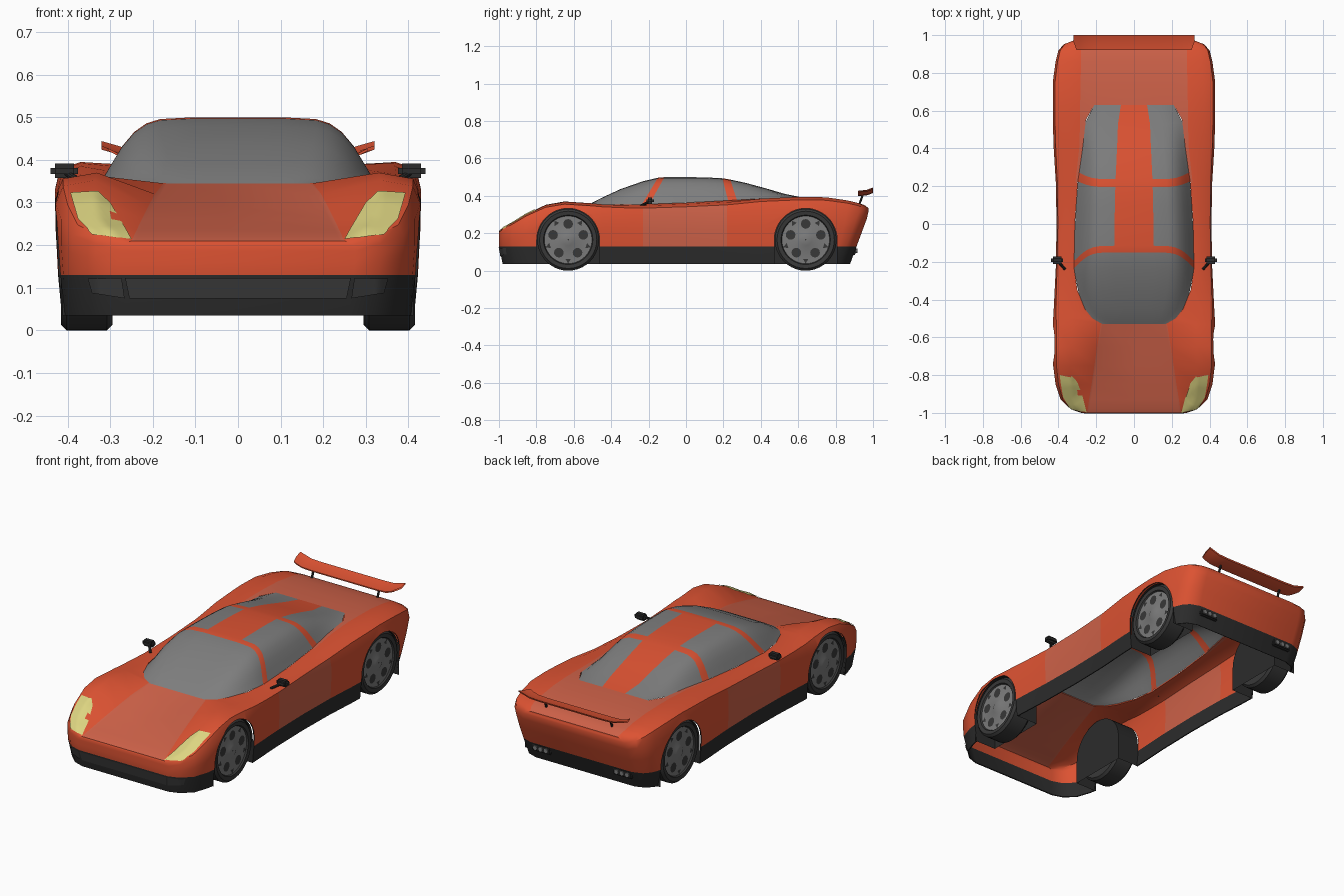
import bpy, bmesh, math
from mathutils import Vector
from mathutils.bvhtree import BVHTree

if "Cube" in bpy.data.objects:
    bpy.data.objects.remove(bpy.data.objects["Cube"])

def material(name, rgb):
    m = bpy.data.materials.new(name)
    m.diffuse_color = (*rgb, 1)
    m.use_nodes = True
    m.node_tree.nodes["Principled BSDF"].inputs["Base Color"].default_value = m.diffuse_color
    return m

ORANGE = material("orange paint", (0.72, 0.085, 0.032))
PANEL = material("light orange panels", (0.61, 0.12, 0.065))
DARK = material("black trim", (0.025, 0.025, 0.025))
RUBBER = material("tyre rubber", (0.04, 0.04, 0.04))
GLASS = material("grey glass", (0.21, 0.21, 0.21))
RIM = material("rim metal", (0.2, 0.2, 0.2))
LAMP = material("yellow lamp", (0.72, 0.66, 0.22))
GRILLE = material("grille", (0.045, 0.045, 0.045))

def make(name, verts, faces, mats, index=None, smooth=35):
    me = bpy.data.meshes.new(name)
    me.from_pydata([tuple(v) for v in verts], [], faces)
    for m in mats:
        me.materials.append(m)
    if index:
        me.polygons.foreach_set("material_index", index)
    me.update()
    ob = bpy.data.objects.new(name, me)
    bpy.context.collection.objects.link(ob)
    if smooth:
        shade(ob, smooth)
    return ob

def shade(ob, angle):
    bpy.ops.object.select_all(action='DESELECT')
    ob.select_set(True)
    bpy.context.view_layer.objects.active = ob
    bpy.ops.object.shade_smooth_by_angle(angle=math.radians(angle))

def loft(name, rows, mats, rule, caps=False, smooth=35):
    """Skin rows of points; rule(j, i) gives a material index, or None for a hole."""
    n, verts, faces, index = len(rows[0]), [p for r in rows for p in r], [], []
    for j in range(len(rows) - 1):
        for i in range(n - 1):
            k = rule(j, i)
            if k is not None:
                a = j * n + i
                faces.append((a, a + n, a + n + 1, a + 1))
                index.append(k)
    if caps:
        for base, flip in ((0, False), ((len(rows) - 1) * n, True)):
            for i in range(n // 2):
                f = list(dict.fromkeys(base + k for k in (i, i + 1, n - 2 - i, n - 1 - i)))
                faces.append(f[::-1] if flip else f)
                index.append(rule(0, 0) if i == 0 else 0)
    return make(name, verts, faces, mats, index, smooth)

def mirror_row(half):
    return half + [(-x, y, z) for x, y, z in half[-2::-1]]

# Body stations: y, width, fender z, crease x, crease z, cabin edge x, centre z
T = [(-1.0, .275, .205, .25, .21, .24, .21), (-.98, .335, .228, .245, .22, .235, .22),
     (-.93, .388, .255, .238, .235, .228, .235), (-.85, .415, .305, .225, .262, .215, .26),
     (-.75, .428, .352, .21, .292, .20, .288), (-.65, .43, .37, .195, .32, .185, .313),
     (-.53, .43, .362, .175, .345, .167, .345), (-.5, .428, .36, .23, .348, .22, .348),
     (-.45, .425, .355, .272, .352, .26, .352), (-.35, .42, .35, .31, .353, .30, .353),
     (-.23, .414, .347, .33, .355, .318, .355), (0, .41, .355, .325, .363, .313, .363),
     (.22, .414, .366, .31, .375, .298, .375), (.4, .425, .385, .29, .385, .272, .385),
     (.55, .43, .392, .285, .39, .255, .389), (.63, .43, .395, .285, .39, .21, .39),
     (.75, .43, .392, .283, .386, .21, .386), (.86, .415, .376, .28, .373, .21, .373),
     (.92, .40, .362, .28, .362, .21, .362), (.955, .37, .346, .275, .35, .21, .35),
     (.975, .315, .325, .265, .335, .2, .335)]

def at(col, y):
    for a, b in zip(T, T[1:]):
        if y <= b[0]:
            f = max(0, (y - a[0]) / (b[0] - a[0]))
            return a[col] + f * (b[col] - a[col])
    return T[-1][col]

rows = []
for y, w, zf, xc, zc, xk, zm in T:
    d, h = w - xc, zf - .13
    half = [(w - .014, .035), (w - .005, .13), (w, .13 + .4 * h), (w, .13 + .75 * h),
            (xc + .92 * d, .13 + .94 * h), (xc + .58 * d, zf), (xc, zc), (xk, zm), (0, zm)]
    pts = []
    for x, z in half:
        lean = -.37 * max(0, .3 - z) * min(1, max(0, (y - .75) / .17))   # undercut tail
        if y < -.84 and z < .1:
            lean = .02
        pts.append((x, y + lean, z))
    rows.append(mirror_row(pts))

def body_rule(j, i):
    c, y = min(i, 15 - i), (T[j][0] + T[j + 1][0]) / 2
    if c == 0:
        return 2
    if -.53 < y < .63 and c == 7:
        return None                                  # cabin opening
    if (-.23 < y < .22 and c < 4) or (c >= 6 and (y < -.53 or y > .22)):
        return 1                                     # doors, bonnet and rear deck
    return 0

body = loft("body_shell", rows, [ORANGE, PANEL, DARK], body_rule, caps=True, smooth=0)

# Wheel arches: cut the openings and add dark liners
def arch(r, cy, low):
    p = [(cy + r * math.cos(a), .165 + r * math.sin(a)) for a in
         [math.pi * k / 24 for k in range(25)]]
    return [(cy + r, low)] + p + [(cy - r, low)]

def prism(name, prof, x0, x1, mat, closed):
    n = len(prof)
    v = [(x, y, z) for x in (x0, x1) for y, z in prof]
    f = [(i, i + 1, n + i + 1, n + i) for i in range(n - 1)] + [tuple(range(n))[::-1]]
    if closed:
        f += [(n - 1, 0, n, 2 * n - 1), tuple(range(n, 2 * n))]
    return make(name, v, f, [mat], smooth=0 if closed else 35)

mod = body.modifiers.new("thickness", 'SOLIDIFY')
mod.thickness, mod.offset = .006, -1
cutters = []
for cy in (-.63, .64):
    for s in (1, -1):
        c = prism("arch_cutter", arch(.168, cy, -.1), s * .26, s * .6, DARK, True)
        bm = bmesh.new()
        bm.from_mesh(c.data)
        bmesh.ops.recalc_face_normals(bm, faces=bm.faces)
        bm.to_mesh(c.data)
        bm.free()
        c.hide_render = True
        cutters.append(c)
        b = body.modifiers.new("arch", 'BOOLEAN')
        b.operation, b.solver, b.object = 'DIFFERENCE', 'EXACT', c
        prism("wheel_arch_liner", arch(.17, cy, .035), s * .28, s * .412, DARK, False)
bpy.context.view_layer.update()
baked = bpy.data.meshes.new_from_object(body.evaluated_get(bpy.context.evaluated_depsgraph_get()))
body.modifiers.clear()
body.data = baked
for c in cutters:
    bpy.data.objects.remove(c)
shade(body, 32)

# Cabin: glass dome with painted hoops and centre strip (y, roof z, lean at base)
C = [(-.53, .345, 0), (-.5, .364, 0), (-.45, .39, 0), (-.35, .436, -.02), (-.23, .478, -.055),
     (-.15, .497, -.085), (-.115, .5, -.08), (0, .5, -.03), (.1, .499, 0), (.195, .494, .03),
     (.237, .487, .035), (.32, .469, .03), (.42, .442, .02), (.53, .41, .01), (.63, .39, 0)]
S = [(1, 0), (.93, .26), (.86, .52), (.77, .76), (.68, .9), (.58, .97), (.33, 1), (0, 1)]
rows = []
for y0, zr, dy in C:
    pts = []
    for u, t in S:
        y = y0 + dy * (1 - t)
        zb = at(6, y)
        pts.append((at(5, y) * u, y, zb + (zr - zb) * t))
    rows.append(mirror_row(pts))
loft("cabin", rows, [GLASS, ORANGE],
     lambda j, i: int(j in (5, 9) or (j > 5 and i in (6, 7))))

# Lamps and grille: thin patches projected onto the nose
tree = BVHTree.FromPolygons([v.co for v in body.data.vertices],
                            [tuple(p.vertices) for p in body.data.polygons])

def along(path, t):
    f = t * (len(path) - 1)
    k = min(int(f), len(path) - 2)
    return Vector(path[k]).lerp(Vector(path[k + 1]), f - k)

def patch(name, mat, edge_a, edge_b, s=1, n=10):
    grid = []
    for j in range(n + 1):
        row = []
        for i in range(n + 1):
            p = along(edge_a, j / n).lerp(along(edge_b, j / n), i / n)
            hit, nor, _, _ = tree.ray_cast(Vector((s * p.x, -2, p.y)), Vector((0, 1, 0)))
            row.append(hit + nor * .004 if hit else Vector((s * p.x, -.8, p.y)))
        grid.append(row if s < 0 else row[::-1])
    loft(name, grid, [mat], lambda j, i: 0)

for s in (1, -1):
    patch("headlight", LAMP, [(.25, .211), (.3, .295), (.33, .324)],
          [(.34, .224), (.375, .258), (.393, .32)], s)
    patch("side_intake", GRILLE, [(.265, .076), (.272, .124)], [(.34, .088), (.35, .122)], s)
patch("front_grille", GRILLE, [(-.255, .076), (-.265, .124)], [(.255, .076), (.265, .124)])

# Wheels, turned around the x axis
def lathe(name, prof, cy, s, mat, n=40):
    rows = [[(s * x, cy + r * math.cos(a), .165 + r * math.sin(a)) for r, x in prof]
            for a in [s * 2 * math.pi * k / n for k in range(n + 1)]]
    return loft(name, rows, [mat], lambda j, i: 0)

def disc(name, x, cy, cz, r, mat, s, n=12, rot=0):
    v = [(x, cy + r * math.cos(rot + s * 2 * math.pi * k / n),
          cz + r * math.sin(rot + s * 2 * math.pi * k / n)) for k in range(n)]
    make(name, v, [tuple(range(n))], [mat], smooth=0)

for cy in (-.63, .64):
    for s in (1, -1):
        lathe("tyre", [(.125, .40), (.132, .412), (.153, .415), (.165, .402), (.165, .308),
                       (.153, .295), (.1, .295), (.001, .30)], cy, s, RUBBER)
        lathe("rim", [(.001, .409), (.03, .409), (.04, .404), (.128, .404)], cy, s, RIM)
        for k in range(5):
            a = math.pi / 2 + k * 2 * math.pi / 5
            ca, sa = math.cos(a), math.sin(a)
            disc("rim_hole", s * .4065, cy + .085 * ca, .165 + .085 * sa, .026, RUBBER, s)
            a += math.pi / 5
            disc("rim_notch", s * .4065, cy + .11 * math.cos(a), .165 + .11 * math.sin(a),
                 .017, RUBBER, s, 3, a)

# Rear wing with upturned tips
rows = []
for x, up in ((.32, .022), (.285, .012), (.255, .003), (.2, 0), (0, 0),
              (-.2, 0), (-.255, .003), (-.285, .012), (-.32, .022)):
    k = .95 if abs(x) > .3 else 1
    rows.append([(x * kk, y, z + up) for kk, y, z in
                 ((k, .92, .405), (1, .965, .41), (1, 1.0, .422), (1, .998, .414),
                  (1, .965, .402), (k, .92, .399), (k, .92, .405))])
loft("rear_wing", rows, [ORANGE], lambda j, i: 0)

def block(name, lo, hi, mat, bevel=0):
    bm = bmesh.new()
    bmesh.ops.create_cube(bm, size=1)
    for v in bm.verts:
        v.co = [lo[k] + (v.co[k] + .5) * (hi[k] - lo[k]) for k in range(3)]
    if bevel:
        bmesh.ops.bevel(bm, geom=bm.edges[:], offset=bevel, segments=2, affect='EDGES')
    v, f = [tuple(p.co) for p in bm.verts], [[q.index for q in p.verts] for p in bm.faces]
    bm.free()
    return make(name, v, f, [mat])

def rod(name, a, b, r, mat, n=10):
    a, b = Vector(a), Vector(b)
    q = (b - a).to_track_quat('Z', 'Y')
    ring = [q @ Vector((r * math.cos(2 * math.pi * k / n), r * math.sin(2 * math.pi * k / n), 0))
            for k in range(n)]
    f = [(k, (k + 1) % n, n + (k + 1) % n, n + k) for k in range(n)]
    make(name, [a + p for p in ring] + [b + p for p in ring],
         f + [tuple(range(n))[::-1], tuple(range(n, 2 * n))], [mat])

# Wing struts, exhausts and door mirrors on both sides
for s in (1, -1):
    rod("wing_strut", (s * .2, .925, .35), (s * .2, .945, .405), .006, DARK)
    xs = sorted((s * .19, s * .305))
    block("exhaust_housing", (xs[0], .87, .085), (xs[1], .91, .127), DARK, .006)
    for x in (.215, .2475, .28):
        rod("exhaust_pipe", (s * x, .88, .106), (s * x, .916, .106), .013, RIM)
    xs = sorted((s * .375, s * .44))
    m = block("door_mirror", (xs[0], -.212, .357), (xs[1], -.172, .391), DARK, .01)
    rod("mirror_arm", (s * .365, -.24, .348), (s * .405, -.195, .37), .007, DARK)
